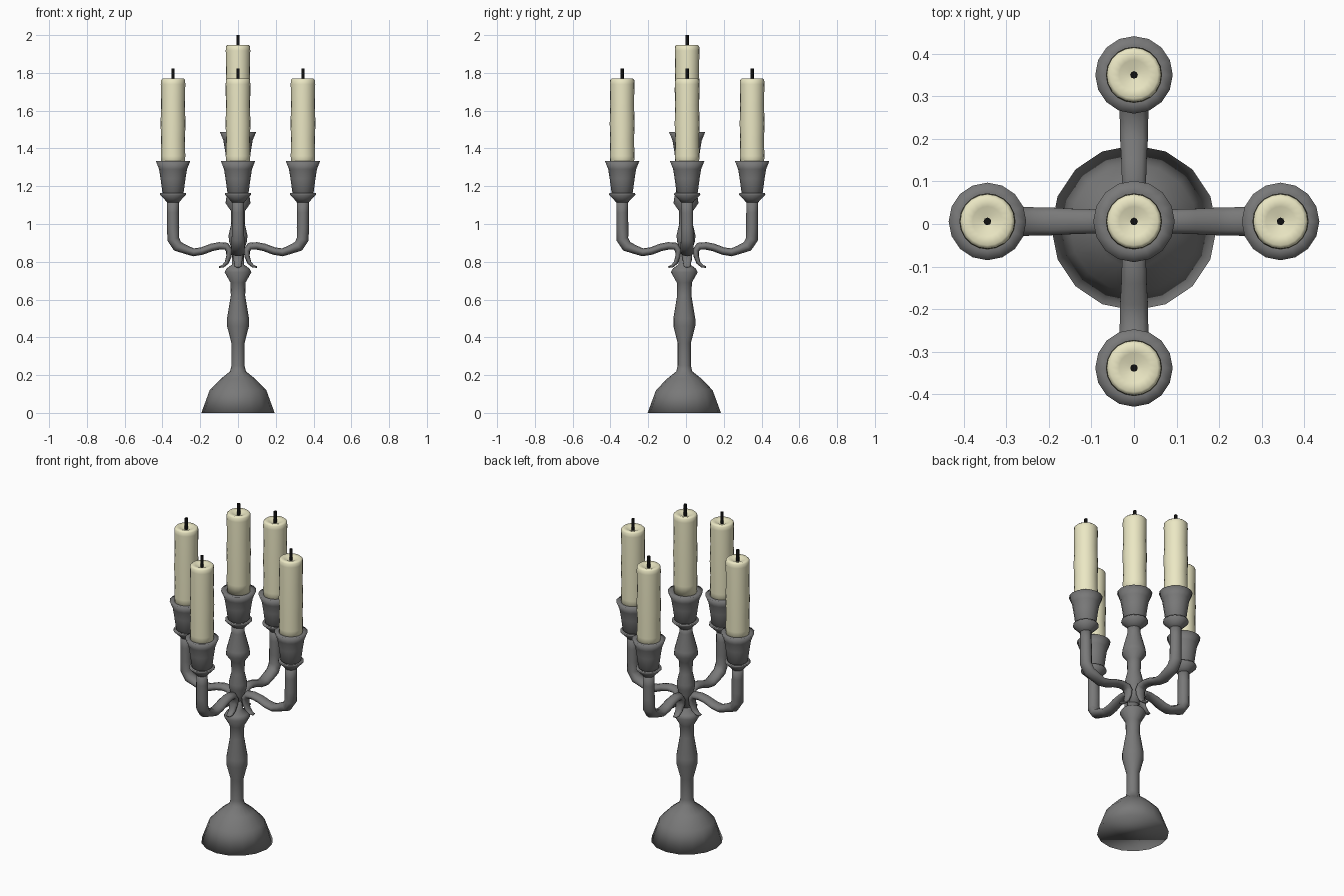
import bpy, bmesh, math
from mathutils import Vector, Matrix

if "Cube" in bpy.data.objects:
    bpy.data.objects.remove(bpy.data.objects["Cube"])

CY = 0.006      # centre of the arms and candles in y
ARM = 0.344     # distance of the outer candles


def material(name, col):
    m = bpy.data.materials.new(name)
    m.diffuse_color = (*col, 1)
    m.use_nodes = True
    m.node_tree.nodes["Principled BSDF"].inputs["Base Color"].default_value = m.diffuse_color
    return m


IRON = material("dark_iron", (0.19, 0.19, 0.19))
WAX = material("wax", (0.83, 0.80, 0.55))
BLACK = material("wick_black", (0.005, 0.005, 0.005))


def finish(name, bm, mat, angle):
    bmesh.ops.recalc_face_normals(bm, faces=bm.faces)
    me = bpy.data.meshes.new(name)
    bm.to_mesh(me)
    bm.free()
    ob = bpy.data.objects.new(name, me)
    bpy.context.collection.objects.link(ob)
    me.materials.append(mat)
    bpy.ops.object.select_all(action='DESELECT')
    ob.select_set(True)
    bpy.context.view_layer.objects.active = ob
    bpy.ops.object.shade_smooth_by_angle(angle=math.radians(angle))
    return ob


def skin(bm, rings):
    """Bridge vertex rings and cap both ends."""
    for a, b in zip(rings, rings[1:]):
        n = len(a)
        for i in range(n):
            bm.faces.new((a[i], a[(i + 1) % n], b[(i + 1) % n], b[i]))
    bm.faces.new(rings[0])
    bm.faces.new(rings[-1])


def lathe(name, profile, x=0, y=0, z=0, n=16, mat=IRON, angle=180):
    bm = bmesh.new()
    rings = [[bm.verts.new((x + r * math.cos(2 * math.pi * i / n),
                            y + r * math.sin(2 * math.pi * i / n), z + h))
              for i in range(n)] for r, h in profile]
    skin(bm, rings)
    return finish(name, bm, mat, angle)


def sweep(name, path, turn, n=10):
    """Sweep an oval along (radius, z, half thickness, half width) points."""
    bm = bmesh.new()
    rot = Matrix.Rotation(turn, 3, 'Z')
    rings = []
    for i, (r, z, t, w) in enumerate(path):
        a, b = path[max(i - 1, 0)], path[min(i + 1, len(path) - 1)]
        d = Vector((b[0] - a[0], 0, b[1] - a[1])).normalized()
        nrm = Vector((-d.z, 0, d.x))
        ring = []
        for k in range(n):
            q = 2 * math.pi * k / n
            p = Vector((r, 0, z)) + nrm * (t * math.cos(q)) + Vector((0, w * math.sin(q), 0))
            ring.append(bm.verts.new(rot @ p + Vector((0, CY, 0))))
        rings.append(ring)
    skin(bm, rings)
    return finish(name, bm, IRON, 180)


# Base and turned lower stem
lathe("base_and_stem", [
    (.194, 0), (.15, .12), (.092, .18), (.042, .22), (.035, .25), (.035, .37),
    (.058, .46), (.058, .50), (.038, .62), (.04, .69), (.071, .745), (.06, .765),
    (.032, .785), (.03, .84)], y=-.009)

# Upper stem with its two knops
lathe("upper_stem", [
    (.03, .80), (.035, .87), (.048, .91), (.05, .94), (.036, 1.0), (.038, 1.07),
    (.066, 1.11), (.062, 1.14), (.036, 1.24), (.035, 1.28)], y=0)

COLLAR = [(.033, 1.115), (.045, 1.13), (.070, 1.155), (.068, 1.163), (.048, 1.155), (.046, 1.17)]
CUP = [(.046, 1.155), (.056, 1.165), (.066, 1.24), (.074, 1.29), (.091, 1.333), (.064, 1.328)]
CANDLE = [(.062, 1.295), (.065, 1.36), (.063, 1.45), (.066, 1.53), (.063, 1.63), (.065, 1.74),
          (.064, 1.762), (.056, 1.77), (.035, 1.766), (.012, 1.755)]
WICK = [(.009, 1.745), (.009, 1.822)]


def holder(label, x, y, cup_z=0, candle_z=0, s=1):
    lathe(label + "_collar", [(r * s, h) for r, h in COLLAR], x, y, cup_z)
    lathe(label + "_cup", [(r * s, h) for r, h in CUP], x, y, cup_z)
    lathe(label + "_candle", CANDLE, x, y, candle_z, 20, WAX)
    lathe(label + "_wick", WICK, x, y, candle_z, 8, BLACK, 50)


# Scrolled arm path, from the lower curl tip out to the candle holder
ARM_PATH = [
    (.100, .772, .004, .012), (.080, .776, .008, .018), (.060, .795, .011, .022),
    (.048, .83, .014, .028), (.046, .86, .018, .030), (.062, .882, .020, .030),
    (.10, .884, .020, .030), (.14, .876, .020, .031), (.19, .857, .020, .034),
    (.235, .850, .021, .035), (.275, .864, .023, .036), (.32, .882, .029, .036),
    (.343, .92, .032, .035), (.343, .98, .032, .034), (ARM, 1.06, .031, .033),
    (ARM, 1.13, .031, .032)]

for i, side in enumerate(("right", "back", "left", "front")):
    a = i * math.pi / 2
    sweep(side + "_arm", ARM_PATH, a)
    holder(side, ARM * math.cos(a), CY + ARM * math.sin(a))
holder("centre", 0, CY, .153, .178, 1.05)
